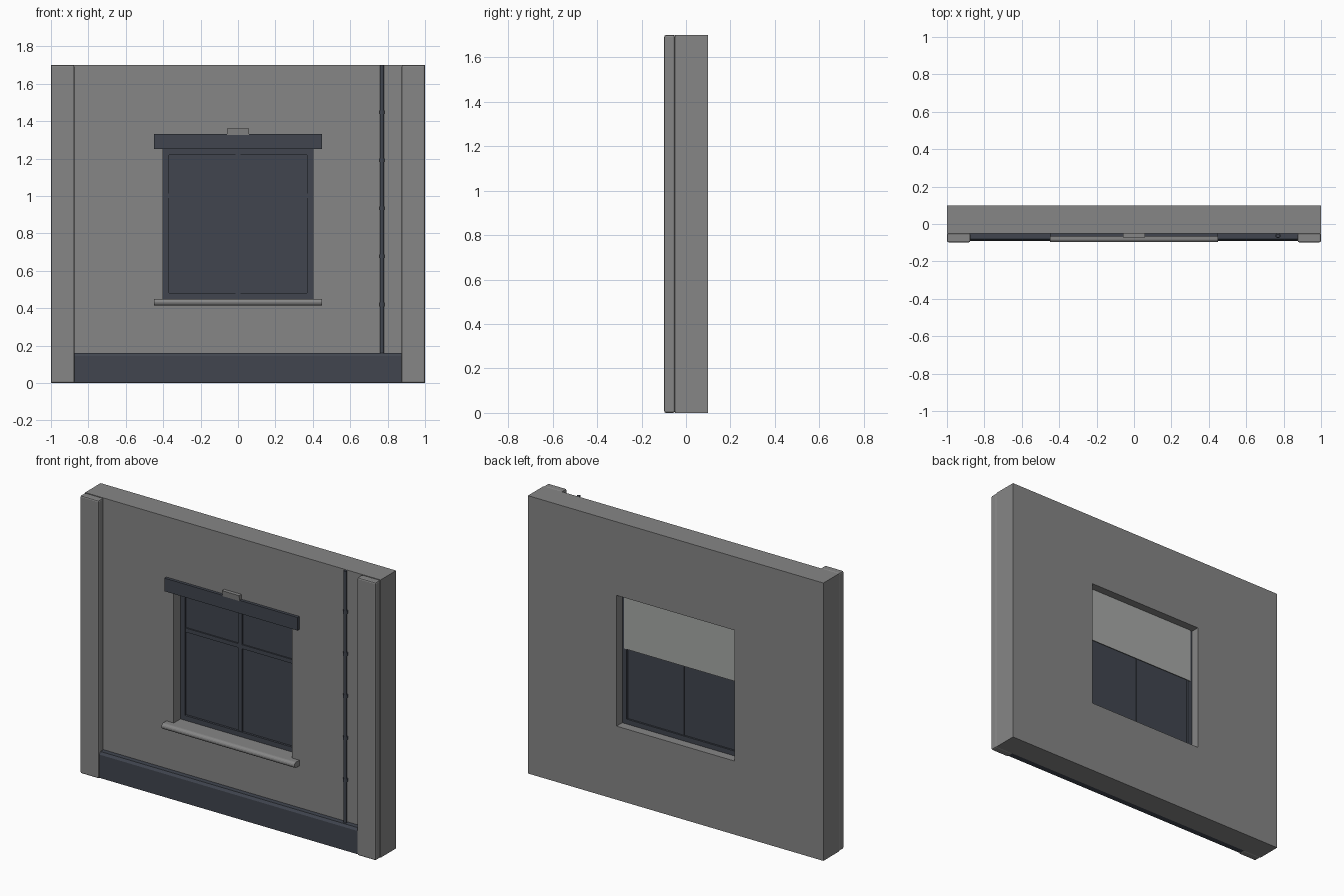
import bpy, bmesh, math
from mathutils import Matrix

cube = bpy.data.objects.get("Cube")
if cube:
    bpy.data.objects.remove(cube, do_unlink=True)


def material(name, rgb):
    m = bpy.data.materials.new(name)
    m.use_nodes = True
    m.diffuse_color = (*rgb, 1)
    m.node_tree.nodes["Principled BSDF"].inputs["Base Color"].default_value = (*rgb, 1)
    return m


stone = material("grey stone", (0.24, 0.24, 0.24))
slate = material("dark slate", (0.052, 0.06, 0.078))
cloth = material("pale blind", (0.39, 0.4, 0.39))


def finish(name, bm, mat):
    bmesh.ops.recalc_face_normals(bm, faces=bm.faces)
    mesh = bpy.data.meshes.new(name)
    bm.to_mesh(mesh)
    bm.free()
    mesh.materials.append(mat)
    ob = bpy.data.objects.new(name, mesh)
    bpy.context.collection.objects.link(ob)
    return ob


def box(name, x, y, z, mat, bevel=0):
    bm = bmesh.new()
    bmesh.ops.create_cube(bm, size=1)
    for v in bm.verts:
        v.co = [r[0] if c < 0 else r[1] for r, c in zip((x, y, z), v.co)]
    if bevel:
        bmesh.ops.bevel(bm, geom=bm.edges[:], offset=bevel, segments=2,
                        profile=0.5, affect='EDGES')
    return finish(name, bm, mat)


def extrude_x(name, profile, half, mat):
    """Sweep a (y, z) profile along x from -half to half."""
    bm = bmesh.new()
    face = bm.faces.new([bm.verts.new((-half, y, z)) for y, z in profile])
    out = bmesh.ops.extrude_face_region(bm, geom=[face])
    moved = [g for g in out["geom"] if isinstance(g, bmesh.types.BMVert)]
    bmesh.ops.translate(bm, vec=(2 * half, 0, 0), verts=moved)
    return finish(name, bm, mat)


def cylinder(name, x, y, z0, z1, r, mat):
    bm = bmesh.new()
    bmesh.ops.create_cone(bm, cap_ends=True, segments=12, radius1=r, radius2=r,
                          depth=z1 - z0,
                          matrix=Matrix.Translation((x, y, (z0 + z1) / 2)))
    return finish(name, bm, mat)


def frame(name, half, z0, z1, width, y, mat):
    """Rectangular ring, open in the middle."""
    bm = bmesh.new()
    rings = []
    for yy in y:
        for inset in (0, width):
            h = half - inset
            rings.append([bm.verts.new((px, yy, pz)) for px, pz in
                          ((-h, z0 + inset), (h, z0 + inset), (h, z1 - inset), (-h, z1 - inset))])
    a, b, c, d = rings
    for p, q in ((a, b), (c, d), (a, c), (b, d)):
        for i in range(4):
            j = (i + 1) % 4
            bm.faces.new((p[i], p[j], q[j], q[i]))
    return finish(name, bm, mat)


# Wall with a window opening
wall = box("wall", (-1, 1), (-0.05, 0.1), (0, 1.7), stone)
cutter = box("opening_cutter", (-0.4, 0.4), (-0.3, 0.3), (0.45, 1.25), stone)
cutter.hide_render = True
cutter.hide_viewport = True
cut = wall.modifiers.new("opening", 'BOOLEAN')
cut.object = cutter
cut.solver = 'EXACT'
bpy.context.view_layer.update()
solid = bpy.data.meshes.new_from_object(
    wall.evaluated_get(bpy.context.evaluated_depsgraph_get()))
wall.modifiers.clear()
wall.data = solid
bpy.data.objects.remove(cutter, do_unlink=True)

# Corner pilasters
for side, s in (("left", 1), ("right", -1)):
    box(side + "_pilaster", sorted((s * 0.875, s)), (-0.098, -0.05), (0, 1.7), stone, 0.008)

# Plinth with a sloped top edge
extrude_x("plinth", [(-0.05, 0.003), (-0.09, 0.003), (-0.09, 0.145), (-0.08, 0.16), (-0.05, 0.16)],
          0.877, slate)

# Lintel and keystone
box("lintel", (-0.45, 0.45), (-0.068, -0.05), (1.25, 1.33), slate)
extrude_x("keystone", [(-0.05, 1.27), (-0.064, 1.29), (-0.072, 1.36), (-0.05, 1.36)], 0.058, stone)

# Sill with a rounded nose
nose = [(-0.08 + 0.0175 * math.cos(a), 0.4325 + 0.0175 * math.sin(a))
        for a in (math.pi * (0.5 + i / 8) for i in range(9))]
extrude_x("sill", nose + [(-0.05, 0.415), (-0.05, 0.45)], 0.45, stone)

# Window frame, glazing bars, glass and blind
frame("window_frame", 0.4, 0.45, 1.25, 0.03, (0.015, 0.045), slate)
box("mullion", (-0.013, 0.013), (0.02, 0.037), (0.48, 1.22), slate)
box("transom", (-0.37, 0.37), (0.02, 0.037), (0.988, 1.013), slate)
box("glass", (-0.38, 0.38), (0.028, 0.034), (0.47, 1.23), slate)
box("blind", (-0.385, 0.385), (0.046, 0.05), (0.91, 1.25), cloth)

# Drainpipe with clamps
cylinder("drainpipe", 0.77, -0.062, 0.155, 1.7, 0.01, slate)
for i in range(5):
    z = 0.42 + 0.257 * i
    cylinder("pipe_clamp_%d" % (i + 1), 0.77, -0.062, z - 0.01, z + 0.01, 0.014, slate)
